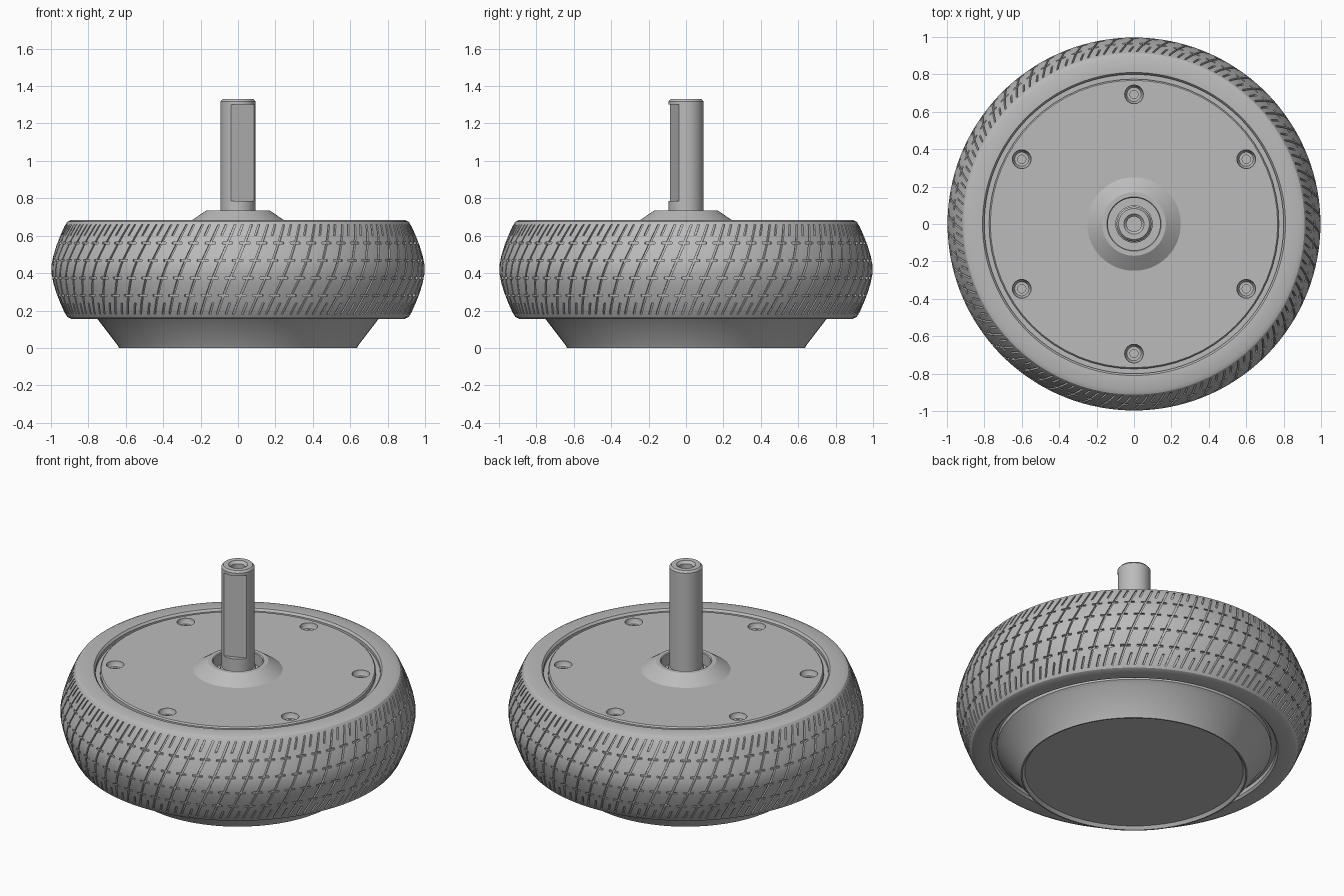
import bpy, bmesh
from math import sin, cos, pi, sqrt, atan2, radians
from mathutils import Vector

cube = bpy.data.objects.get("Cube")
if cube:
    bpy.data.objects.remove(cube, do_unlink=True)

metal = bpy.data.materials.new("mid grey")
metal.use_nodes = True
GREY = (0.5, 0.5, 0.5, 1)
metal.diffuse_color = GREY
for node in metal.node_tree.nodes:
    if node.type == 'BSDF_PRINCIPLED':
        node.inputs["Base Color"].default_value = GREY


def make(name, bm):
    bmesh.ops.recalc_face_normals(bm, faces=bm.faces)
    mesh = bpy.data.meshes.new(name)
    bm.to_mesh(mesh)
    bm.free()
    mesh.materials.append(metal)
    ob = bpy.data.objects.new(name, mesh)
    bpy.context.collection.objects.link(ob)
    return ob


def lathe(bm, profile, segs, closed=False, at=(0, 0)):
    """Spin an (r, z) profile about a vertical axis; r = 0 becomes a pole."""
    rings = []
    for r, z in profile:
        n = 1 if r == 0 else segs
        rings.append([bm.verts.new((at[0] + r * cos(2 * pi * i / segs),
                                    at[1] + r * sin(2 * pi * i / segs), z))
                      for i in range(n)])
    pairs = list(zip(rings, rings[1:]))
    if closed:
        pairs.append((rings[-1], rings[0]))
    for a, b in pairs:
        for i in range(segs):
            j = (i + 1) % segs
            if len(a) == 1:
                bm.faces.new((a[0], b[j], b[i]))
            elif len(b) == 1:
                bm.faces.new((a[i], a[j], b[0]))
            else:
                bm.faces.new((a[i], a[j], b[j], b[i]))


def turned(name, profile, segs, closed=False):
    bm = bmesh.new()
    lathe(bm, profile, segs, closed)
    return make(name, bm)


def cut(target, cutter):
    mod = target.modifiers.new(cutter.name, 'BOOLEAN')
    mod.operation = 'DIFFERENCE'
    mod.solver = 'MANIFOLD'
    mod.object = cutter
    cutter.hide_render = True
    cutter.hide_set(True)


def bake(ob, angle=30):
    """Apply the cuts, drop the cutters and smooth all but the sharp edges."""
    deps = bpy.context.evaluated_depsgraph_get()
    mesh = bpy.data.meshes.new_from_object(ob.evaluated_get(deps))
    cutters = [m.object for m in ob.modifiers]
    ob.modifiers.clear()
    ob.data = mesh
    for c in cutters:
        bpy.data.objects.remove(c, do_unlink=True)
    bpy.ops.object.select_all(action='DESELECT')
    ob.select_set(True)
    bpy.context.view_layer.objects.active = ob
    bpy.ops.object.shade_smooth_by_angle(angle=radians(angle))


# Tyre: symmetric rounded section
MID = 0.42
half = [(0.8, 0.25), (0.81, 0.263), (0.89, 0.265), (0.912, 0.255), (0.928, 0.23),
        (0.948, 0.185), (0.97, 0.13), (0.988, 0.07), (0.997, 0.025)]
section = [(r, MID + h) for r, h in half] + [(r, MID - h) for r, h in reversed(half)]
tyre = turned("tyre", section, 132, closed=True)


def tyre_radius(z):
    h = abs(z - MID)
    for (r0, h0), (r1, h1) in zip(half[2:], half[3:]):
        if h1 <= h <= h0:
            return r1 + (r0 - r1) * (h - h1) / (h0 - h1)
    return half[-1][0] if h < half[-1][1] else half[2][0]


def groove(bm, start, end, width, steps, across_z=False):
    """Thin bar following the tread between two (angle, z) points."""
    rings = []
    for s in range(steps + 1):
        t = s / steps
        a = start[0] + (end[0] - start[0]) * t
        z = start[1] + (end[1] - start[1]) * t
        ring = []
        for side, depth in ((-1, -0.012), (1, -0.012), (1, 0.02), (-1, 0.02)):
            da, dz = (0, side * width / 2) if across_z else (side * width / 2, 0)
            r = tyre_radius(z) + depth
            ring.append(bm.verts.new((r * cos(a + da), r * sin(a + da), z + dz)))
        rings.append(ring)
    for p, q in zip(rings, rings[1:]):
        for i in range(4):
            j = (i + 1) % 4
            bm.faces.new((p[i], p[j], q[j], q[i]))
    bm.faces.new(rings[0])
    bm.faces.new(rings[-1][::-1])


# Tread: slanted sipes, shoulder slots and rows of short bars
COUNT = 66
PITCH = 2 * pi / COUNT
SLANT = 0.42
sipes, bars = bmesh.new(), bmesh.new()
for k in range(COUNT):
    a = (k + 0.27) * PITCH
    groove(sipes, (a - 0.24 * SLANT, MID - 0.24), (a + 0.24 * SLANT, MID + 0.24), 0.011, 12)
    for s in (-1, 1):
        b = a + s * 0.2 * SLANT + PITCH / 2
        groove(sipes, (b - 0.012, MID + s * 0.21 - 0.03),
               (b + 0.012, MID + s * 0.21 + 0.03), 0.011, 3)
    for h in (-0.14, -0.047, 0.047, 0.14):
        c = a + h * SLANT
        groove(bars, (c - 0.029, MID + h), (c + 0.029, MID + h), 0.011, 2, True)
cut(tyre, make("sipe_cutter", sipes))
cut(tyre, make("bar_cutter", bars))
bake(tyre)

# Rim band closing the gap between hub and tyre
bake(turned("rim_band", [(0.75, 0.195), (0.815, 0.195), (0.815, 0.65), (0.75, 0.65)], 64, True))

# Motor hub: dished base, tapered drum, flat cover and raised collar
hub = turned("motor_hub", [
    (0, 0.018), (0.614, 0.018), (0.628, 0.0), (0.636, 0.0), (0.642, 0.012),
    (0.752, 0.155), (0.772, 0.17), (0.775, 0.672), (0.768, 0.68),
    (0.25, 0.68), (0.17, 0.735), (0.145, 0.735), (0.14, 0.73), (0.14, 0.66), (0, 0.66)], 64)

# Countersunk screw holes in the cover
holes = bmesh.new()
for k in range(6):
    a = pi / 6 + k * pi / 3
    lathe(holes, [(0, 0.62), (0.022, 0.62), (0.022, 0.65), (0.038, 0.65),
                  (0.05, 0.672), (0.05, 0.7), (0, 0.7)], 24,
          at=(0.693 * cos(a), 0.693 * sin(a)))
cut(hub, make("screw_hole_cutter", holes))
bake(hub)

# Axle: chamfered shaft with a shallow stepped bore
axle = turned("axle", [
    (0, 0.64), (0.1, 0.64), (0.1, 0.7), (0.093, 0.705), (0.093, 1.318), (0.083, 1.33),
    (0.054, 1.33), (0.04, 1.315), (0.04, 1.26), (0, 1.26)], 48)

# Flat milled into one side of the shaft
bm = bmesh.new()
bmesh.ops.create_cube(bm, size=1)
normal = Vector((0.36, -0.93, 0)).normalized()
turn = atan2(normal.y, normal.x)
bmesh.ops.scale(bm, vec=(0.1, 0.3, 0.515), verts=bm.verts)
bmesh.ops.translate(bm, vec=(0.115, 0, 1.043), verts=bm.verts)
for v in bm.verts:
    x, y = v.co.x, v.co.y
    v.co.x, v.co.y = x * cos(turn) - y * sin(turn), x * sin(turn) + y * cos(turn)
cut(axle, make("flat_cutter", bm))
bake(axle)
